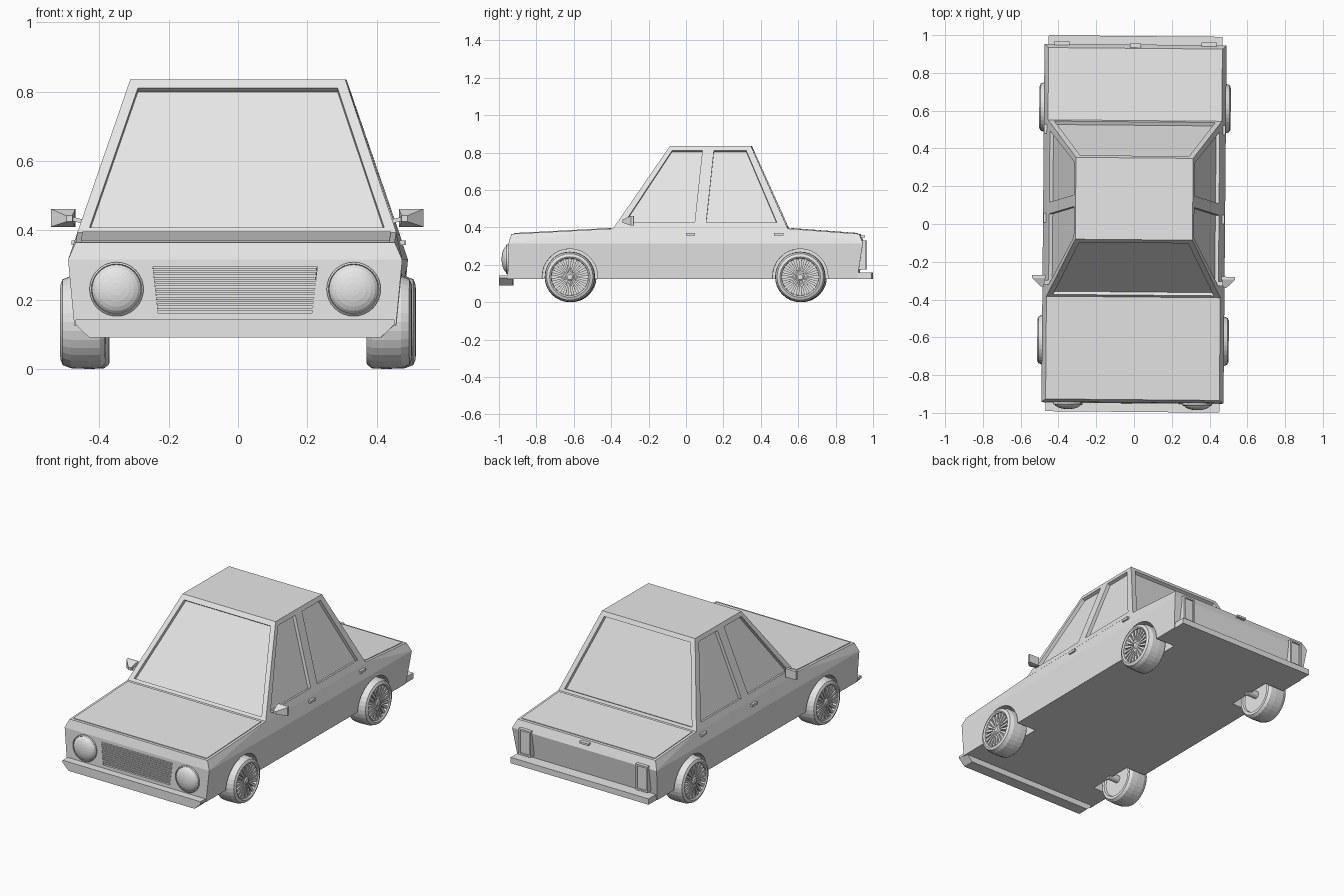
import bpy, bmesh, math
from mathutils import Vector, Matrix

if "Cube" in bpy.data.objects:
    bpy.data.objects.remove(bpy.data.objects["Cube"])

grey = bpy.data.materials.new("plain grey")
grey.use_nodes = True
grey.diffuse_color = (0.8, 0.8, 0.8, 1)
grey.node_tree.nodes["Principled BSDF"].inputs["Base Color"].default_value = (0.8, 0.8, 0.8, 1)
parts = []


def finish(name, bm):
    bmesh.ops.recalc_face_normals(bm, faces=bm.faces)
    me = bpy.data.meshes.new(name)
    bm.to_mesh(me)
    bm.free()
    me.materials.append(grey)
    ob = bpy.data.objects.new(name, me)
    bpy.context.collection.objects.link(ob)
    parts.append(ob)
    return ob


def hull(name, points):
    """Convex solid around the points."""
    bm = bmesh.new()
    vs = [bm.verts.new(p) for p in points]
    bmesh.ops.convex_hull(bm, input=vs)
    bmesh.ops.dissolve_limit(bm, angle_limit=0.01, verts=bm.verts, edges=bm.edges)
    return finish(name, bm)


def box(name, lo, hi):
    return hull(name, [(x, y, z) for x in (lo[0], hi[0]) for y in (lo[1], hi[1]) for z in (lo[2], hi[2])])


def lathe(name, profile, origin, axis, segs=32):
    """Revolve (radius, distance along axis) pairs."""
    bm = bmesh.new()
    mat = Matrix.Translation(origin) @ Vector(axis).to_track_quat('Z', 'Y').to_matrix().to_4x4()
    rings = []
    for r, d in profile:
        angles = [2 * math.pi * i / segs for i in range(segs)]
        rings.append([bm.verts.new(mat @ Vector((r * math.cos(a), r * math.sin(a), d))) for a in angles])
    for a, b in zip(rings, rings[1:]):
        for i in range(segs):
            j = (i + 1) % segs
            bm.faces.new((a[i], a[j], b[j], b[i]))
    bmesh.ops.remove_doubles(bm, verts=bm.verts, dist=1e-5)
    return finish(name, bm)


def cut(ob, cutters):
    """Carve the cutters out of the object, then drop them."""
    for c in cutters:
        m = ob.modifiers.new("cut", 'BOOLEAN')
        m.operation, m.solver, m.object = 'DIFFERENCE', 'EXACT', c
    dg = bpy.context.evaluated_depsgraph_get()
    me = bpy.data.meshes.new_from_object(ob.evaluated_get(dg))
    ob.modifiers.clear()
    ob.data = me
    for c in cutters:
        parts.remove(c)
        bpy.data.objects.remove(c)


def window(corners, depth=0.02):
    """Cutter that sinks a pane into a sloping wall."""
    p = [Vector(c) for c in corners]
    n = (p[1] - p[0]).cross(p[2] - p[0]).normalized()
    return hull("cutter", [q + n * s for q in p for s in (depth, -depth)])


WHEEL_Y = (-0.617, 0.615)
SIDES = (("left", 1), ("right", -1))

# Lower body
deck = [(-0.93, 0.365), (-0.39, 0.393), (0.55, 0.393), (0.93, 0.365)]
pts = []
for _, s in SIDES:
    pts += [(s * 0.46, y, z) for y, z in deck]
    pts += [(s * 0.482, y, 0.315) for y in (-0.945, 0.95)]
    pts += [(s * 0.464, y, 0.125) for y in (-0.95, 0.92)]
body = hull("body", pts)
cutters = [hull("cutter", [(s * x, y, z) for s in (1, -1) for x, z in ((0.222, 0.162), (0.237, 0.295))
                           for y in (-1.0, -0.93)])]
for y in WHEEL_Y:
    for _, s in SIDES:
        cutters.append(lathe("cutter", [(0, 0), (0.148, 0), (0.148, 0.3), (0, 0.3)],
                             (s * 0.335, y, 0.137), (s, 0, 0)))
cut(body, cutters)

# Grille slats
for i in range(10):
    z = 0.168 + i * 0.0128
    w = 0.222 + (z - 0.162) * 0.11
    box("grille_slat", (-w, -0.947, z), (w, -0.925, z + 0.008))

# Bonnet and boot lids
for name, y0, z0, y1, z1 in (("bonnet", -0.915, 0.3657, -0.405, 0.3923), ("boot_lid", 0.915, 0.3661, 0.565, 0.3919)):
    hull(name, [(x, y, z + h) for x in (-0.445, 0.445) for y, z in ((y0, z0), (y1, z1)) for h in (-0.01, 0.004)])

# Cabin with sunken panes
BASE, ROOF = 0.388, 0.835


def side_x(z):
    return 0.462 + (0.31 - 0.462) * (z - BASE) / (ROOF - BASE)


def slope_y(base, top, z):
    return base + (top - base) * (z - BASE) / (ROOF - BASE)


cabin = hull("cabin", [(s * x, y, z) for s in (1, -1) for x, y, z in (
    (0.462, -0.39, BASE), (0.462, 0.55, BASE), (0.31, -0.083, ROOF), (0.31, 0.35, ROOF))])
panes = []
for b, t in ((-0.39, -0.083), (0.55, 0.35)):
    lo, hi = slope_y(b, t, 0.408), slope_y(b, t, 0.81)
    panes.append(window([(-0.425, lo, 0.408), (0.425, lo, 0.408), (0.288, hi, 0.81), (-0.288, hi, 0.81)]))
for _, s in SIDES:
    xl, xh = s * side_x(0.425), s * side_x(0.81)
    for a, b, c, d in ((-0.325, 0.05, 0.09, -0.072), (0.112, 0.49, 0.325, 0.152)):
        panes.append(window([(xl, a, 0.425), (xl, b, 0.425), (xh, c, 0.81), (xh, d, 0.81)]))
cut(cabin, panes)

# Bumpers
hull("front_bumper", [(s * x, y, z) for s in (1, -1) for x, z in ((0.46, 0.143), (0.46, 0.128), (0.42, 0.09))
                      for y in (-0.995, -0.925)])
box("rear_bumper", (-0.46, 0.91, 0.125), (0.46, 0.995, 0.16))

# Boot catch
box("boot_catch", (-0.03, 0.93, 0.345), (0.03, 0.956, 0.357))

for side, s in SIDES:
    # Headlights
    lathe(side + "_headlight_ring", [(0.07, 0), (0.078, 0), (0.078, 0.016), (0.073, 0.02), (0.07, 0.014), (0.07, 0)],
          (s * 0.342, -0.94, 0.23), (0, -1, 0))
    dome = [(0.072 * math.cos(a), 0.012 + 0.031 * math.sin(a)) for a in [math.pi / 2 * i / 6 for i in range(7)]]
    lathe(side + "_headlight", [(0, 0), (0.072, 0)] + dome, (s * 0.342, -0.94, 0.23), (0, -1, 0))

    # Tail lights
    lamp = box(side + "_tail_light", (min(s * 0.35, s * 0.43), 0.9, 0.175), (max(s * 0.35, s * 0.43), 0.965, 0.33))
    cut(lamp, [box("cutter", (min(s * 0.36, s * 0.42), 0.957, 0.185), (max(s * 0.36, s * 0.42), 1.0, 0.32))])

    # Door handles
    for y in (0.028, 0.5):
        box(side + "_door_handle", (min(s * 0.45, s * 0.48), y - 0.025, 0.357),
            (max(s * 0.45, s * 0.48), y + 0.025, 0.371))

    # Mirrors
    hull(side + "_mirror", [(s * x, y, z) for x, y, z in [(x, -0.275, z) for x in (0.467, 0.537) for z in (0.41, 0.461)]
                            + [(x, -0.29, z) for x in (0.467, 0.537) for z in (0.41, 0.461)]
                            + [(x, -0.335, z) for x in (0.475, 0.492) for z in (0.425, 0.442)]])
    hull(side + "_mirror_arm", [(s * x, y, z + h) for x, z in ((0.44, 0.418), (0.48, 0.428))
                                for y in (-0.325, -0.3) for h in (0, 0.012)])

    # Wheels
    for where, y in zip(("front", "rear"), WHEEL_Y):
        name = where + "_" + side
        at = (s * 0.377, y, 0.135)
        lathe(name + "_tyre", [(0, 0.01), (0.1, 0.01), (0.105, 0), (0.122, 0), (0.133, 0.014), (0.135, 0.05), (0.133, 0.1),
                               (0.124, 0.123), (0.108, 0.13), (0.1, 0.124), (0.098, 0.098), (0, 0.098)],
              at, (s, 0, 0))
        lathe(name + "_hub", [(0, 0.09), (0.022, 0.09), (0.022, 0.118), (0.014, 0.124), (0, 0.124)], at, (s, 0, 0), 16)
        lathe(name + "_axle", [(0, -0.06), (0.022, -0.06), (0.022, 0.02), (0, 0.02)], at, (s, 0, 0), 16)
        bm = bmesh.new()
        for i in range(20):
            turn = Matrix.Translation(at) @ Matrix.Rotation(2 * math.pi * i / 20, 4, 'X')
            vs = [bm.verts.new(turn @ Vector((s * x, w * k, r))) for r, w, hi in ((0.018, 0.003, 0.118), (0.1, 0.009, 0.12))
                  for x in (0.095, hi) for k in (-1, 1)]
            bmesh.ops.convex_hull(bm, input=vs)
        finish(name + "_spokes", bm)

# The whole car stands very slightly turned
for ob in parts:
    ob.data.transform(Matrix.Rotation(math.radians(-0.5), 4, 'Z'))
